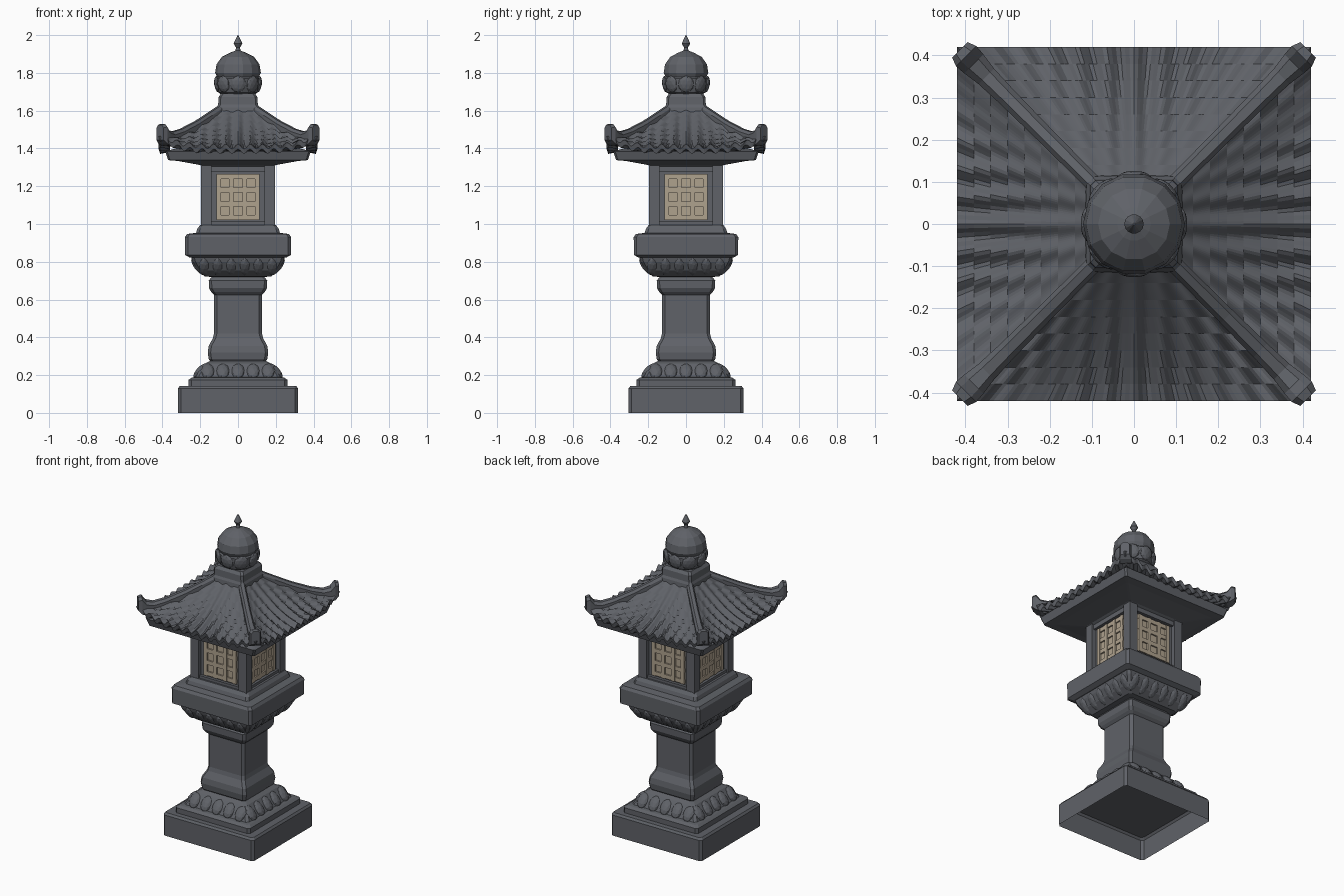
import bpy, bmesh, math
from mathutils import Matrix, Vector

if "Cube" in bpy.data.objects:
    bpy.data.objects.remove(bpy.data.objects["Cube"])


def material(name, rgb):
    m = bpy.data.materials.new(name)
    m.diffuse_color = (*rgb, 1)
    m.use_nodes = True
    m.node_tree.nodes["Principled BSDF"].inputs["Base Color"].default_value = m.diffuse_color
    return m


STONE = material("grey stone", (0.115, 0.122, 0.138))
PAPER = material("tan window", (0.43, 0.36, 0.27))


def finish(name, bm, mat=STONE, recalc=True):
    if recalc:
        bmesh.ops.recalc_face_normals(bm, faces=bm.faces[:])
    me = bpy.data.meshes.new(name)
    bm.to_mesh(me)
    bm.free()
    me.materials.append(mat)
    ob = bpy.data.objects.new(name, me)
    bpy.context.collection.objects.link(ob)
    return ob


def bridge(bm, a, b):
    n = len(a)
    for i in range(n):
        bm.faces.new((a[i], a[(i + 1) % n], b[(i + 1) % n], b[i]))


def stack(name, profile, ky=1.0, c=0.015, bottom=True):
    """Square tower with chamfered corners from (half width, z) pairs."""
    bm = bmesh.new()
    rings = []
    for h, z in profile:
        y = h * ky
        pts = [(h, -y + c), (h, y - c), (h - c, y), (-h + c, y),
               (-h, y - c), (-h, -y + c), (-h + c, -y), (h - c, -y)]
        rings.append([bm.verts.new((px, py, z)) for px, py in pts])
    for a, b in zip(rings, rings[1:]):
        bridge(bm, a, b)
    bm.faces.new(rings[-1])
    if bottom:
        bm.faces.new(rings[0][::-1])
    return finish(name, bm)


def add_box(bm, lo, hi, rot):
    lo, hi = Vector(lo), Vector(hi)
    m = rot @ Matrix.Translation((lo + hi) / 2) @ Matrix.Diagonal((*(hi - lo), 1))
    bmesh.ops.create_cube(bm, size=1, matrix=m)


def petals(name, spots, radius, z, scale, tilt):
    """Row of squashed petals on all four sides."""
    bm = bmesh.new()
    for k in range(4):
        for s in spots:
            m = (Matrix.Rotation(k * math.pi / 2, 4, 'Z')
                 @ Matrix.Translation((s, -radius, z))
                 @ Matrix.Rotation(tilt, 4, 'X') @ Matrix.Diagonal((*scale, 1)))
            bmesh.ops.create_icosphere(bm, subdivisions=2, radius=1, matrix=m)
    finish(name, bm)


QUARTERS = [Matrix.Rotation(k * math.pi / 2, 4, 'Z') for k in range(4)]

# Plinth, open underneath
stack("plinth", [(0.318, 0), (0.318, 0.13), (0.308, 0.143)], ky=0.955, bottom=False)

# Pedestal: lower lotus, ring, shaft, collar, upper lotus
stack("pedestal", [(0.262, 0.142), (0.262, 0.175), (0.245, 0.187), (0.225, 0.19),
                   (0.205, 0.225), (0.175, 0.262), (0.148, 0.275), (0.155, 0.285),
                   (0.16, 0.32), (0.155, 0.355), (0.133, 0.395), (0.127, 0.42),
                   (0.127, 0.625), (0.142, 0.64), (0.153, 0.66), (0.155, 0.70),
                   (0.14, 0.72), (0.175, 0.722), (0.215, 0.755), (0.24, 0.80),
                   (0.25, 0.835)])
petals("lower_petals", [-0.16, -0.08, 0, 0.08, 0.16], 0.198, 0.22,
       (0.036, 0.024, 0.052), -math.radians(42))
petals("upper_petals", [-0.18, -0.108, -0.036, 0.036, 0.108, 0.18], 0.21, 0.775,
       (0.033, 0.022, 0.056), math.radians(38))

# Slab below the lamp chamber
stack("chamber_slab", [(0.255, 0.822), (0.28, 0.836), (0.281, 0.93), (0.27, 0.947),
                       (0.222, 0.953), (0.215, 0.975), (0.2, 0.995)], ky=0.985)

# Lamp chamber: core, corner posts, rails
stack("chamber_core", [(0.168, 0.98), (0.168, 1.34)], c=0.01)
bm = bmesh.new()
for q in QUARTERS:
    add_box(bm, (0.14, -0.196, 0.985), (0.196, -0.14, 1.33), q)
    add_box(bm, (-0.14, -0.186, 0.985), (0.14, -0.16, 1.012), q)
    add_box(bm, (-0.14, -0.186, 1.275), (0.14, -0.16, 1.33), q)
finish("chamber_frame", bm)

# Windows: tan pane with raised lattice bars
bm = bmesh.new()
for q in QUARTERS:
    add_box(bm, (-0.115, -0.171, 1.02), (0.115, -0.165, 1.265), q)
    for x in (-0.102, -0.036, 0.036, 0.102):
        add_box(bm, (x - 0.012, -0.182, 1.02), (x + 0.012, -0.168, 1.265), q)
    for z in (1.035, 1.105, 1.18, 1.25):
        add_box(bm, (-0.115, -0.18, z - 0.013), (0.115, -0.168, z + 0.013), q)
finish("window_lattice", bm, PAPER)

# Boards under the eaves
stack("eave_board", [(0.18, 1.30), (0.2, 1.312), (0.32, 1.334), (0.37, 1.338),
                     (0.385, 1.385), (0.33, 1.40), (0.2, 1.43)], c=0.01)

# Tiled roof: four ribbed curved slopes with a turned-in lip
bm = bmesh.new()
NU, NT, PITCH = 78, 8, 0.0646
for q in QUARTERS:
    rows = []
    for j in range(NT + 3):
        t = min(j / NT, 1)
        w = 0.10 + 0.32 * t
        row = []
        for i in range(NU + 1):
            u = 2 * i / NU - 1
            rib = 0.013 * min(1, 0.35 + t) * math.cos(2 * math.pi * u * w / PITCH)
            z = 1.41 + 0.2 * (1 - t) ** 1.5 + 0.065 * t ** 1.5 * abs(u) ** 4 + rib
            r = w
            if j == NT + 1:
                z -= 0.026
                r = 0.412
            elif j == NT + 2:
                z = 1.382 + 0.03 * abs(u) ** 4
                r = 0.36
            row.append(bm.verts.new(q @ Vector((u * r, -r, z))))
        rows.append(row)
    for a, b in zip(rows, rows[1:]):
        for i in range(NU):
            bm.faces.new((a[i], b[i], b[i + 1], a[i + 1]))
bmesh.ops.remove_doubles(bm, verts=bm.verts[:], dist=0.0005)
finish("tiled_roof", bm, recalc=False)

# Hip ridges with upturned ends: (diagonal distance, top z, bottom z, half width)
path = [(0.09, 1.632, 1.56, 0.02), (0.15, 1.592, 1.53, 0.02), (0.22, 1.546, 1.49, 0.021),
        (0.30, 1.504, 1.45, 0.023), (0.35, 1.488, 1.425, 0.026),
        (0.38, 1.498, 1.415, 0.032), (0.398, 1.53, 1.425, 0.034), (0.413, 1.525, 1.445, 0.026)]
bm = bmesh.new()
for q in QUARTERS:
    rings = []
    for d, top, low, w in path:
        k = w / math.sqrt(2)
        sect = [(-k, low), (-k, top - 0.016), (-k * 0.5, top), (k * 0.5, top),
                (k, top - 0.016), (k, low)]
        rings.append([bm.verts.new(q @ Vector((d + o, -d + o, z))) for o, z in sect])
    for a, b in zip(rings, rings[1:]):
        bridge(bm, a, b)
    bm.faces.new(rings[0])
    bm.faces.new(rings[-1][::-1])
finish("hip_ridges", bm)

# Neck block on the roof
stack("roof_neck", [(0.118, 1.57), (0.112, 1.618), (0.105, 1.632), (0.103, 1.672),
                    (0.09, 1.69)], c=0.012)

# Jewel finial: cup, ball and spike turned on the axis
turned = [(0.08, 1.68), (0.105, 1.697), (0.117, 1.735), (0.118, 1.77), (0.11, 1.777),
          (0.121, 1.80), (0.114, 1.845), (0.085, 1.885), (0.04, 1.908), (0.013, 1.918),
          (0.011, 1.935), (0.023, 1.955), (0.013, 1.978), (0.002, 2.0)]
bm = bmesh.new()
rings = []
for r, z in turned:
    rings.append([bm.verts.new((r * math.cos(a * math.pi / 7), r * math.sin(a * math.pi / 7), z))
                  for a in range(14)])
for a, b in zip(rings, rings[1:]):
    bridge(bm, a, b)
bm.faces.new(rings[0][::-1])
bm.faces.new(rings[-1])
finish("jewel_finial", bm)

# Petals around the finial cup
bm = bmesh.new()
for k in range(8):
    m = (Matrix.Rotation(k * math.pi / 4, 4, 'Z') @ Matrix.Translation((0, -0.108, 1.74))
         @ Matrix.Rotation(math.radians(8), 4, 'X') @ Matrix.Diagonal((0.042, 0.018, 0.045, 1)))
    bmesh.ops.create_icosphere(bm, subdivisions=2, radius=1, matrix=m)
finish("finial_petals", bm)
